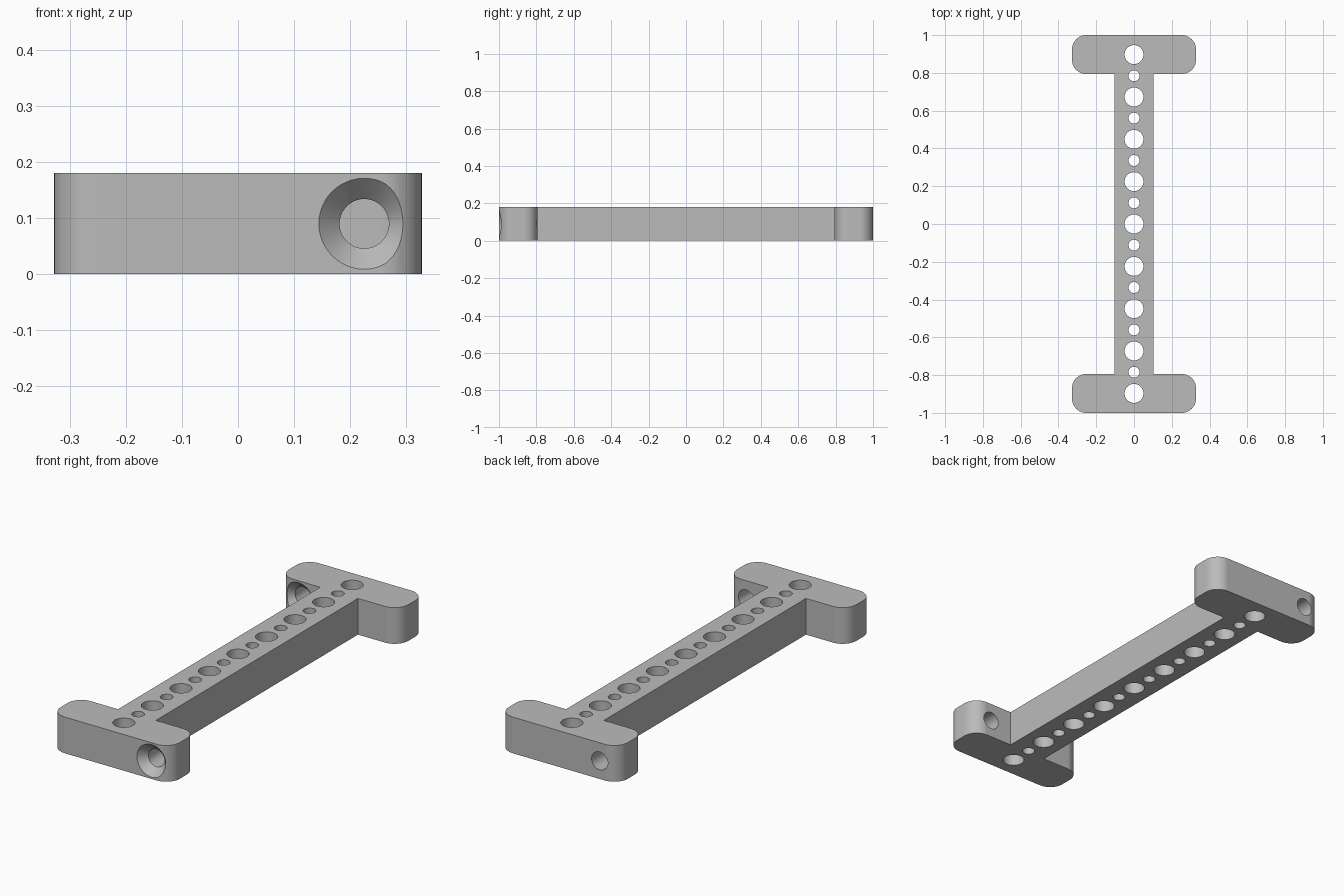
import bpy, bmesh
from math import sin, cos, pi, radians
from mathutils import Matrix, Vector

cube = bpy.data.objects.get("Cube")
if cube:
    bpy.data.objects.remove(cube, do_unlink=True)

HEIGHT = 0.18
HALF_W, BAR_W, INNER_Y, CORNER = 0.328, 0.104, 0.794, 0.075
PITCH = 0.2242
SCREW_X, SCREW_R, SINK_R, SINK_DEPTH = 0.225, 0.044, 0.081, 0.038

grey = bpy.data.materials.new("plain grey")
grey.use_nodes = True
grey.diffuse_color = (0.5, 0.5, 0.5, 1)
grey.node_tree.nodes["Principled BSDF"].inputs["Base Color"].default_value = (0.5, 0.5, 0.5, 1)


def make_object(name, bm):
    bmesh.ops.recalc_face_normals(bm, faces=bm.faces)
    mesh = bpy.data.meshes.new(name)
    bm.to_mesh(mesh)
    bm.free()
    ob = bpy.data.objects.new(name, mesh)
    bpy.context.collection.objects.link(ob)
    return ob


def arc(cx, cy, start, steps=10):
    angles = [radians(start + 90 * i / steps) for i in range(steps + 1)]
    return [(cx + CORNER * cos(a), cy + CORNER * sin(a)) for a in angles]


def add_cone(bm, centre, direction, r1, r2, depth):
    """Cone or cylinder whose axis, from r1 to r2, follows direction."""
    turn = Vector(direction).to_track_quat('Z', 'Y').to_matrix().to_4x4()
    bmesh.ops.create_cone(bm, cap_ends=True, segments=48, radius1=r1, radius2=r2,
                          depth=depth, matrix=Matrix.Translation(centre) @ turn)


# Beam outline: one rounded end, then the same turned half way round
x, y_in, y_out = HALF_W - CORNER, -INNER_Y - CORNER, -1 + CORNER
end = [(-BAR_W, -INNER_Y)]
end += arc(-x, y_in, 90) + arc(-x, y_out, 180) + arc(x, y_out, 270) + arc(x, y_in, 0)
end.append((BAR_W, -INNER_Y))
outline = end + [(-px, -py) for px, py in end]

bm = bmesh.new()
base = bm.faces.new([bm.verts.new((px, py, 0)) for px, py in outline])
top = bmesh.ops.extrude_face_region(bm, geom=[base])["geom"]
bmesh.ops.translate(bm, vec=(0, 0, HEIGHT),
                    verts=[v for v in top if isinstance(v, bmesh.types.BMVert)])
beam = make_object("i_shaped_beam", bm)
beam.data.materials.append(grey)

# Row of alternating large and small holes, plus a screw hole in each end
holes = bmesh.new()
for i in range(-8, 9):
    radius = 0.05 if i % 2 == 0 else 0.029
    add_cone(holes, (0, i * PITCH / 2, HEIGHT / 2), (0, 0, 1), radius, radius, HEIGHT * 2)
for side in (1, -1):
    add_cone(holes, (side * SCREW_X, -side * 0.9, HEIGHT / 2), (0, 1, 0), SCREW_R, SCREW_R, 0.4)

# Countersinks, both opening towards the front
sinks = bmesh.new()
slope = (SINK_R - SCREW_R) / SINK_DEPTH
margin = 0.005
for sx, face_y in ((SCREW_X, -1), (-SCREW_X, INNER_Y)):
    depth = SINK_DEPTH + margin
    add_cone(sinks, (sx, face_y - margin + depth / 2, HEIGHT / 2), (0, 1, 0),
             SINK_R + margin * slope, SCREW_R, depth)

bpy.ops.object.select_all(action='DESELECT')
bpy.context.view_layer.objects.active = beam
beam.select_set(True)
for cutter in (make_object("hole_cutter", holes), make_object("countersink_cutter", sinks)):
    cutter.hide_render = True
    mod = beam.modifiers.new("cut", 'BOOLEAN')
    mod.operation = 'DIFFERENCE'
    mod.solver = 'EXACT'
    mod.object = cutter
    bpy.ops.object.modifier_apply(modifier=mod.name)
    bpy.data.objects.remove(cutter, do_unlink=True)

# Smooth curved walls, crisp rims and flat faces
bpy.ops.object.shade_smooth_by_angle(angle=radians(30))
weighted = beam.modifiers.new("flat_faces", 'WEIGHTED_NORMAL')
weighted.keep_sharp = True
